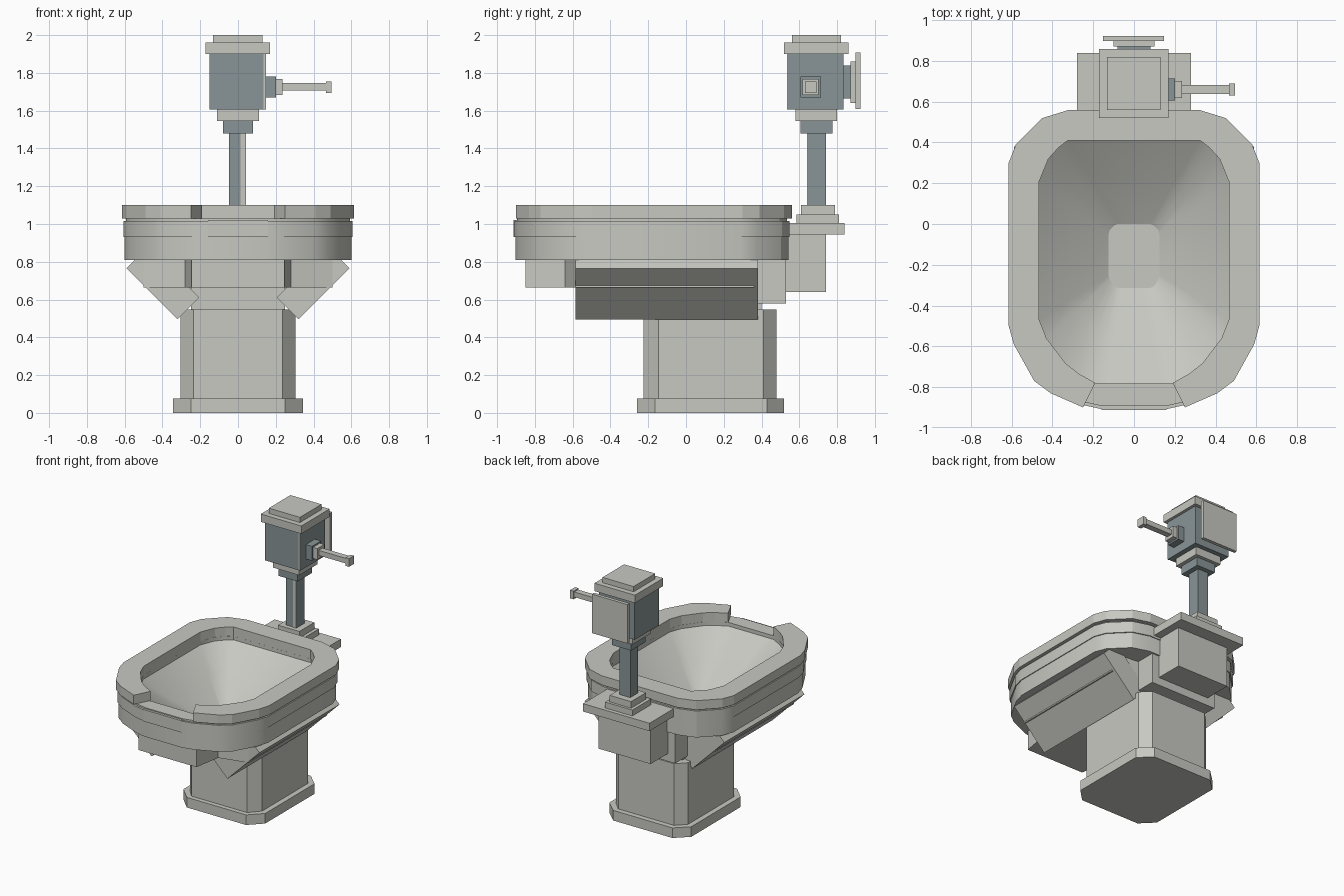
import bpy, bmesh, math
from mathutils import Matrix

if "Cube" in bpy.data.objects:
    bpy.data.objects.remove(bpy.data.objects["Cube"])


def material(name, rgb):
    m = bpy.data.materials.new(name)
    m.diffuse_color = (*rgb, 1)
    m.use_nodes = True
    m.node_tree.nodes["Principled BSDF"].inputs["Base Color"].default_value = m.diffuse_color
    return m


LIGHT = material("warm_grey", (0.58, 0.58, 0.54))
DARK = material("blue_grey", (0.25, 0.30, 0.31))


def finish(bm, name, mat):
    bmesh.ops.recalc_face_normals(bm, faces=bm.faces)
    me = bpy.data.meshes.new(name)
    bm.to_mesh(me)
    bm.free()
    ob = bpy.data.objects.new(name, me)
    bpy.context.collection.objects.link(ob)
    me.materials.append(mat)
    return ob


def box(name, x, y, z, mat=LIGHT):
    bm = bmesh.new()
    bmesh.ops.create_cube(bm, size=1)
    for v in bm.verts:
        v.co = [lo + (c + 0.5) * (hi - lo) for c, (lo, hi) in zip(v.co, (x, y, z))]
    return finish(bm, name, mat)


def mirrored(half):
    """Full outline from its right half, listed back to front."""
    return half + [(-x, y) for x, y in reversed(half)]


def scaled(pts, s, cy=-0.18):
    return [(x * s, cy + (y - cy) * s) for x, y in pts]


def blend(a, b, t):
    return [(p[0] + (q[0] - p[0]) * t, p[1] + (q[1] - p[1]) * t) for p, q in zip(a, b)]


def loft(name, rings, mat=LIGHT, cap_first=True, cap_last=True, wrap=False):
    bm = bmesh.new()
    loops = [[bm.verts.new((x, y, z)) for x, y in mirrored(h)] for h, z in rings]
    n = len(loops[0])
    pairs = list(zip(loops, loops[1:]))
    if wrap:
        pairs.append((loops[-1], loops[0]))
    for a, b in pairs:
        for i in range(n):
            j = (i + 1) % n
            bm.faces.new((a[i], a[j], b[j], b[i]))
    if cap_first:
        bm.faces.new(loops[0])
    if cap_last:
        bm.faces.new(loops[-1])
    return finish(bm, name, mat)


# Right halves of the plan outlines
outer = [(.32, .56), (.45, .52), (.58, .39), (.615, .30), (.615, -.50),
         (.59, -.59), (.49, -.77), (.41, -.83), (.25, -.90), (.16, -.92)]
inner = [(.325, .41), (.37, .375), (.42, .32), (.465, .21), (.465, -.47),
         (.43, -.56), (.335, -.685), (.27, -.735), (.19, -.78), (.13, -.78)]
drain = [(.08, 0), (.10, -.01), (.12, -.03), (.125, -.05), (.125, -.25),
         (.12, -.27), (.105, -.295), (.09, -.31), (.075, -.315), (.05, -.315)]

# Seat: horseshoe with an open front
bm = bmesh.new()
o, i = mirrored(outer[:9]), mirrored(inner[:9])
# start at one front end, run round the back to the other
o, i = o[9:] + o[:9], i[9:] + i[:9]
quads = []
for (ox, oy), (ix, iy) in zip(o, i):
    quads.append([bm.verts.new(c) for c in ((ox, oy, 1.03), (ox, oy, 1.10),
                                            (ix, iy, 1.10), (ix, iy, 1.03))])
for a, b in zip(quads, quads[1:]):
    for k in range(4):
        bm.faces.new((a[k], a[(k + 1) % 4], b[(k + 1) % 4], b[k]))
bm.faces.new(quads[0])
bm.faces.new(quads[-1])
finish(bm, "seat", LIGHT)

# Bowl: outer rim, shadow gap under the seat and hollow inside
middle = blend(inner, drain, 0.45)
bowl = loft("bowl", [(middle, .81), (scaled(outer, .975), .81), (scaled(outer, .975), .93),
                     (scaled(outer, .985), .93), (scaled(outer, .985), 1.015),
                     (scaled(outer, .965), 1.015), (scaled(outer, .965), 1.028),
                     (scaled(inner, 1.005), 1.028), (scaled(inner, 1.005), 1.0),
                     (middle, .855), (drain, .72)], cap_first=False)
bpy.context.view_layer.objects.active = bowl
bowl.select_set(True)
bpy.ops.object.shade_smooth_by_angle(angle=math.radians(25))
bowl.select_set(False)
box("front_rim_plate", (-.16, .16), (-.912, -.89), (.93, 1.02))

# Underside of the bowl, open at the top
under = [(.28, .38), (.50, .36), (.50, -.585), (.28, -.64), (.245, -.85)]
loft("bowl_underside", [(under, .665), (under, .812)], cap_last=False)

# Slanted side panels
for side, label in ((1, "right"), (-1, "left")):
    section = [(.59, .765), (.32, .495), (.205, .61), (.475, .88)]
    bm = bmesh.new()
    a = [bm.verts.new((side * x, -.585, z)) for x, z in section]
    b = [bm.verts.new((side * x, .38, z)) for x, z in section]
    bm.faces.new(a)
    bm.faces.new(b)
    for k in range(4):
        j = (k + 1) % 4
        bm.faces.new((a[k], a[j], b[j], b[k]))
    finish(bm, label + "_side_panel", LIGHT)

# Neck, pedestal and foot
box("neck", (-.25, .25), (-.20, .40), (.545, .71))
box("neck_back", (-.28, .28), (.38, .53), (.58, .82))
column = [(.235, .48), (.305, .41), (.305, -.145), (.235, -.225)]
loft("pedestal", [(column, .07), (column, .58)][:1] + [(column, .547)])
foot = [(.25, .52), (.345, .43), (.345, -.165), (.25, -.26)]
loft("foot", [(foot, 0), (foot, .077)])

# Rear bracket carrying the flush valve
box("rear_block", (-.22, .22), (.52, .74), (.64, .945))
box("rear_shelf", (-.28, .28), (.54, .84), (.945, 1.005))
box("lower_step", (-.115, .115), (.585, .81), (1.005, 1.05))
box("upper_step", (-.09, .09), (.61, .79), (1.05, 1.10))

# Flush valve stack
box("stem", (-.048, .042), (.645, .74), (1.10, 1.485), DARK)
box("stem_stripe", (.014, .042), (.641, .646), (1.10, 1.48))
box("lower_collar", (-.08, .08), (.605, .775), (1.48, 1.545), DARK)
box("upper_collar", (-.11, .11), (.58, .80), (1.545, 1.605))
box("valve_body", (-.152, .148), (.54, .835), (1.605, 1.905), DARK)
box("body_stripe", (.135, .148), (.536, .541), (1.605, 1.90))
box("cap", (-.172, .17), (.52, .86), (1.90, 1.96))
box("cap_top", (-.132, .13), (.56, .82), (1.96, 2.0))

# Flush handle
box("handle_socket", (.145, .20), (.605, .715), (1.67, 1.78), DARK)
box("handle_collar", (.20, .236), (.618, .702), (1.683, 1.768))
box("handle_bar", (.23, .47), (.637, .683), (1.708, 1.747))
box("handle_tip", (.465, .495), (.63, .69), (1.693, 1.755))

# Back cover of the valve
box("cover_socket", (-.08, .08), (.83, .87), (1.665, 1.84), DARK)
box("cover_collar", (-.10, .10), (.87, .897), (1.64, 1.86))
box("cover_plate", (-.152, .148), (.897, .923), (1.61, 1.907))
